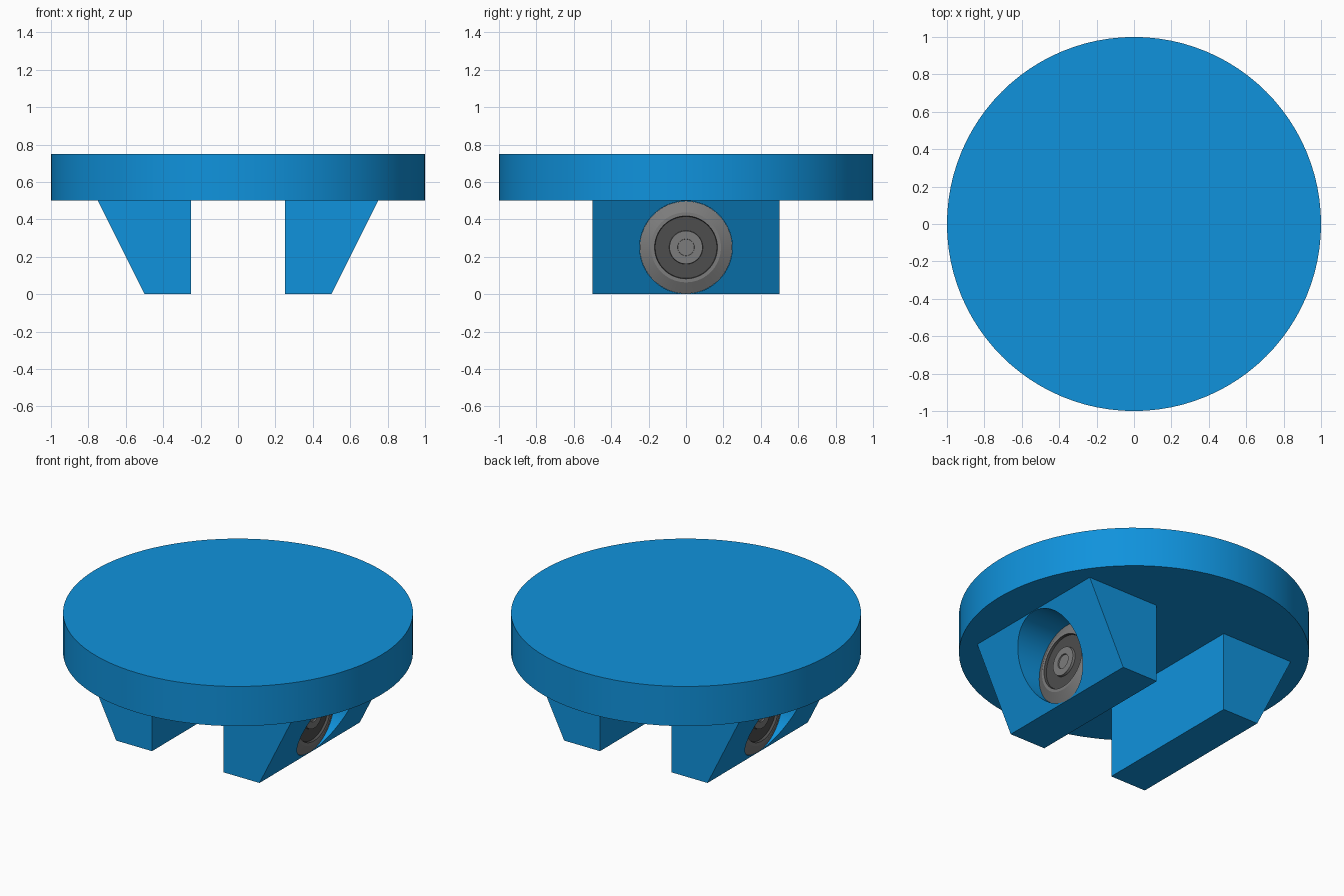
import bpy, bmesh, math

if "Cube" in bpy.data.objects:
    bpy.data.objects.remove(bpy.data.objects["Cube"])


def material(name, rgb):
    m = bpy.data.materials.new(name)
    m.diffuse_color = (*rgb, 1)
    m.use_nodes = True
    m.node_tree.nodes["Principled BSDF"].inputs["Base Color"].default_value = m.diffuse_color
    return m


blue = material("bright blue", (0.005, 0.29, 0.72))
grey = material("mid grey", (0.20, 0.20, 0.20))
dark = material("dark grey", (0.075, 0.075, 0.075))


def finish(name, bm, mats):
    me = bpy.data.meshes.new(name)
    bmesh.ops.recalc_face_normals(bm, faces=bm.faces)
    bm.to_mesh(me)
    bm.free()
    for m in mats:
        me.materials.append(m)
    me.shade_smooth()
    me.set_sharp_from_angle(angle=math.radians(20))
    ob = bpy.data.objects.new(name, me)
    bpy.context.collection.objects.link(ob)
    return ob


def lathe(name, profile, side, mats, n=64):
    """Revolve (x, radius, material of next band) round the x axis at z = 0.25."""
    bm = bmesh.new()
    rings = []
    for x, r, _ in profile:
        rings.append([bm.verts.new((side * x,
                                    r * math.cos(2 * math.pi * i / n),
                                    0.25 + r * math.sin(2 * math.pi * i / n)))
                      for i in range(n)])
    for k in range(len(rings) - 1):
        for i in range(n):
            j = (i + 1) % n
            f = bm.faces.new((rings[k][i], rings[k][j], rings[k + 1][j], rings[k + 1][i]))
            f.material_index = profile[k][2]
    bm.faces.new(rings[0]).material_index = profile[0][2]
    bm.faces.new(rings[-1]).material_index = profile[-1][2]
    return finish(name, bm, mats)


# Round top plate
bm = bmesh.new()
bmesh.ops.create_cone(bm, cap_ends=True, segments=96, radius1=1, radius2=1, depth=0.25)
bmesh.ops.translate(bm, verts=bm.verts, vec=(0, 0, 0.625))
finish("top_plate", bm, [blue])

for side, label in ((1, "right"), (-1, "left")):
    # Leg with a sloping outer face
    bm = bmesh.new()
    section = [(0.25, 0), (0.5, 0), (0.75, 0.5), (0.25, 0.5)]
    face = bm.faces.new([bm.verts.new((side * x, -0.5, z)) for x, z in section])
    ext = bmesh.ops.extrude_face_region(bm, geom=[face])
    bmesh.ops.translate(bm, vec=(0, 1, 0),
                        verts=[v for v in ext["geom"] if isinstance(v, bmesh.types.BMVert)])
    leg = finish(label + "_leg", bm, [blue])

    # Round recess cut into the slope
    cutter = lathe(label + "_recess_cutter", [(0.49, 0.248, 0), (1.0, 0.248, 0)], side, [blue])
    cutter.hide_render = True
    mod = leg.modifiers.new("recess", 'BOOLEAN')
    mod.operation = 'DIFFERENCE'
    mod.solver = 'EXACT'
    mod.object = cutter
    bpy.context.view_layer.objects.active = leg
    bpy.ops.object.modifier_apply(modifier="recess")
    bpy.data.objects.remove(cutter)
    leg.data.set_sharp_from_angle(angle=math.radians(20))

    # Grey fitting: bevelled rim, dark dish and stepped hub
    lathe(label + "_fitting", [
        (0.485, 0.247, 0), (0.50, 0.247, 0), (0.53, 0.187, 0), (0.53, 0.168, 1),
        (0.515, 0.165, 1), (0.515, 0.09, 0), (0.53, 0.088, 0),
        (0.53, 0.045, 0), (0.522, 0.044, 0)], side, [grey, dark])
